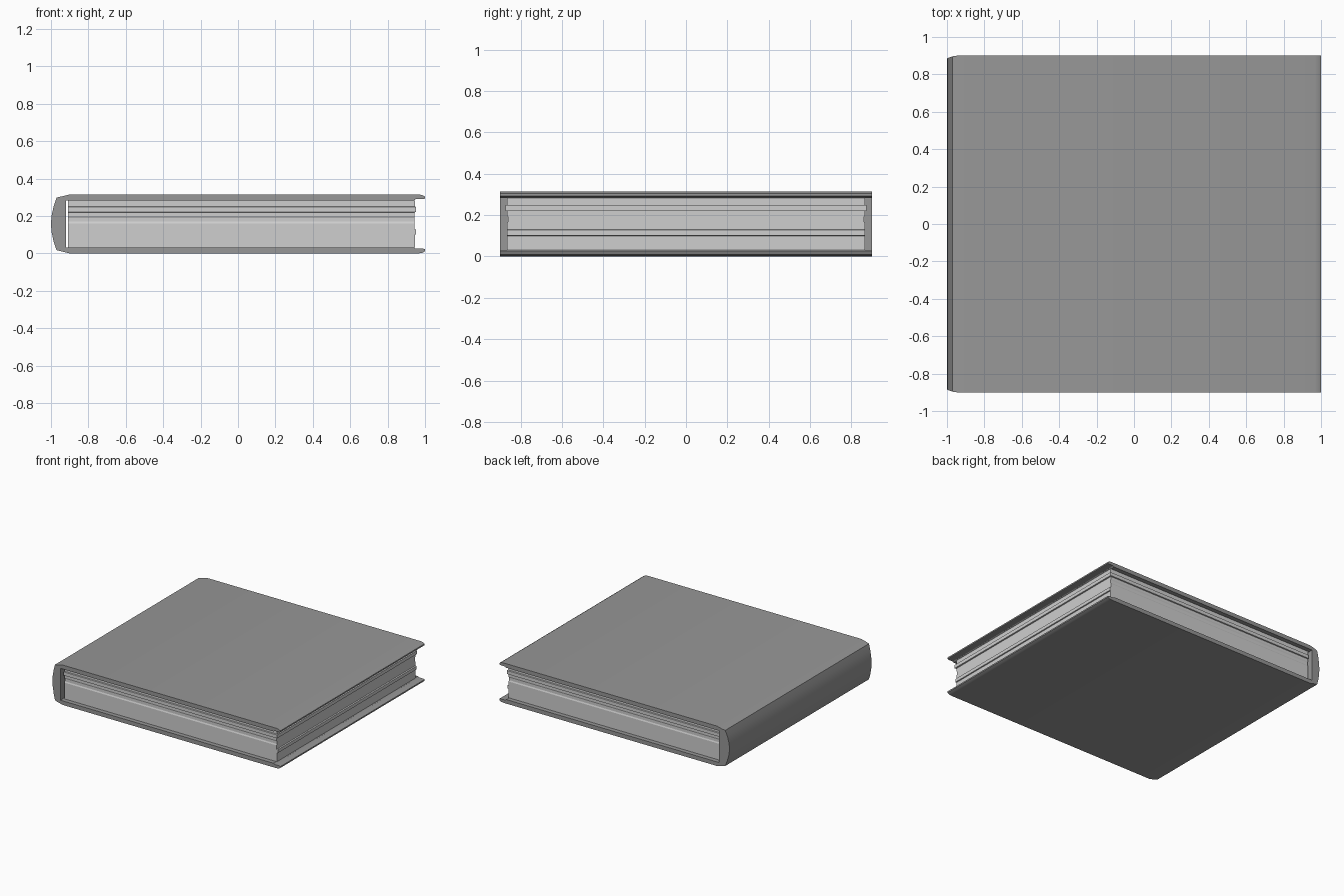
import bpy
import bmesh

# Remove the default cube
cube = bpy.data.objects.get("Cube")
if cube:
    bpy.data.objects.remove(cube, do_unlink=True)


def make_material(name, colour):
    mat = bpy.data.materials.new(name)
    mat.use_nodes = True
    mat.diffuse_color = colour
    mat.node_tree.nodes["Principled BSDF"].inputs["Base Color"].default_value = colour
    return mat


def make_object(name, bm, mat):
    bmesh.ops.recalc_face_normals(bm, faces=bm.faces)
    mesh = bpy.data.meshes.new(name)
    bm.to_mesh(mesh)
    bm.free()
    mesh.materials.append(mat)
    obj = bpy.data.objects.new(name, mesh)
    bpy.context.collection.objects.link(obj)
    return obj


cover_grey = make_material("cover grey", (0.31, 0.31, 0.31, 1))
page_grey = make_material("page grey", (0.62, 0.62, 0.62, 1))

HEIGHT = 0.315
MID = HEIGHT / 2
HALF_Y = 0.9

# Cover: upper half of the outline, from spine middle to fore edge and back inside
outer = [(-1.0, MID), (-0.997, 0.2), (-0.985, 0.255), (-0.97, 0.298),
         (-0.945, 0.304), (-0.9, HEIGHT), (0.965, HEIGHT), (0.985, 0.312),
         (1.0, 0.304), (1.0, 0.293), (0.99, 0.29), (0.95, 0.29),
         (0.94, 0.283), (-0.92, 0.283)]
outline = outer + [(x, HEIGHT - z) for x, z in reversed(outer[1:])]

bm = bmesh.new()
front = bm.faces.new([bm.verts.new((x, -HALF_Y, z)) for x, z in outline])
extruded = bmesh.ops.extrude_face_region(bm, geom=[front])
moved = [v for v in extruded["geom"] if isinstance(v, bmesh.types.BMVert)]
bmesh.ops.translate(bm, verts=moved, vec=(0, 2 * HALF_Y, 0))
# Slightly rounded head and tail of the spine
for v in bm.verts:
    if v.co.x < -0.96:
        v.co.y *= 1 - 0.4 * (-0.96 - v.co.x)
cover = make_object("cover", bm, cover_grey)

# Page block: stacked rings (height, fore edge x, half depth) with uneven leaves
rings = [(0.032, 0.945, 0.865), (0.1, 0.945, 0.865), (0.102, 0.953, 0.865),
         (0.128, 0.953, 0.865), (0.13, 0.943, 0.865), (0.16, 0.943, 0.865),
         (0.17, 0.943, 0.861), (0.19, 0.943, 0.861), (0.2, 0.943, 0.865),
         (0.219, 0.943, 0.865), (0.221, 0.953, 0.874), (0.248, 0.953, 0.874),
         (0.25, 0.945, 0.865), (0.283, 0.945, 0.865)]
BACK_X = -0.91

bm = bmesh.new()
loops = []
for z, x, y in rings:
    corners = [(BACK_X, -y), (x, -y), (x, y), (BACK_X, y)]
    loops.append([bm.verts.new((cx, cy, z)) for cx, cy in corners])
for low, high in zip(loops, loops[1:]):
    for i in range(4):
        j = (i + 1) % 4
        bm.faces.new((low[i], low[j], high[j], high[i]))
bm.faces.new(loops[0])
bm.faces.new(loops[-1])
pages = make_object("pages", bm, page_grey)

# Smooth the rounded spine and board edges only
bpy.ops.object.select_all(action="DESELECT")
cover.select_set(True)
bpy.context.view_layer.objects.active = cover
bpy.ops.object.shade_smooth_by_angle(angle=0.45)
